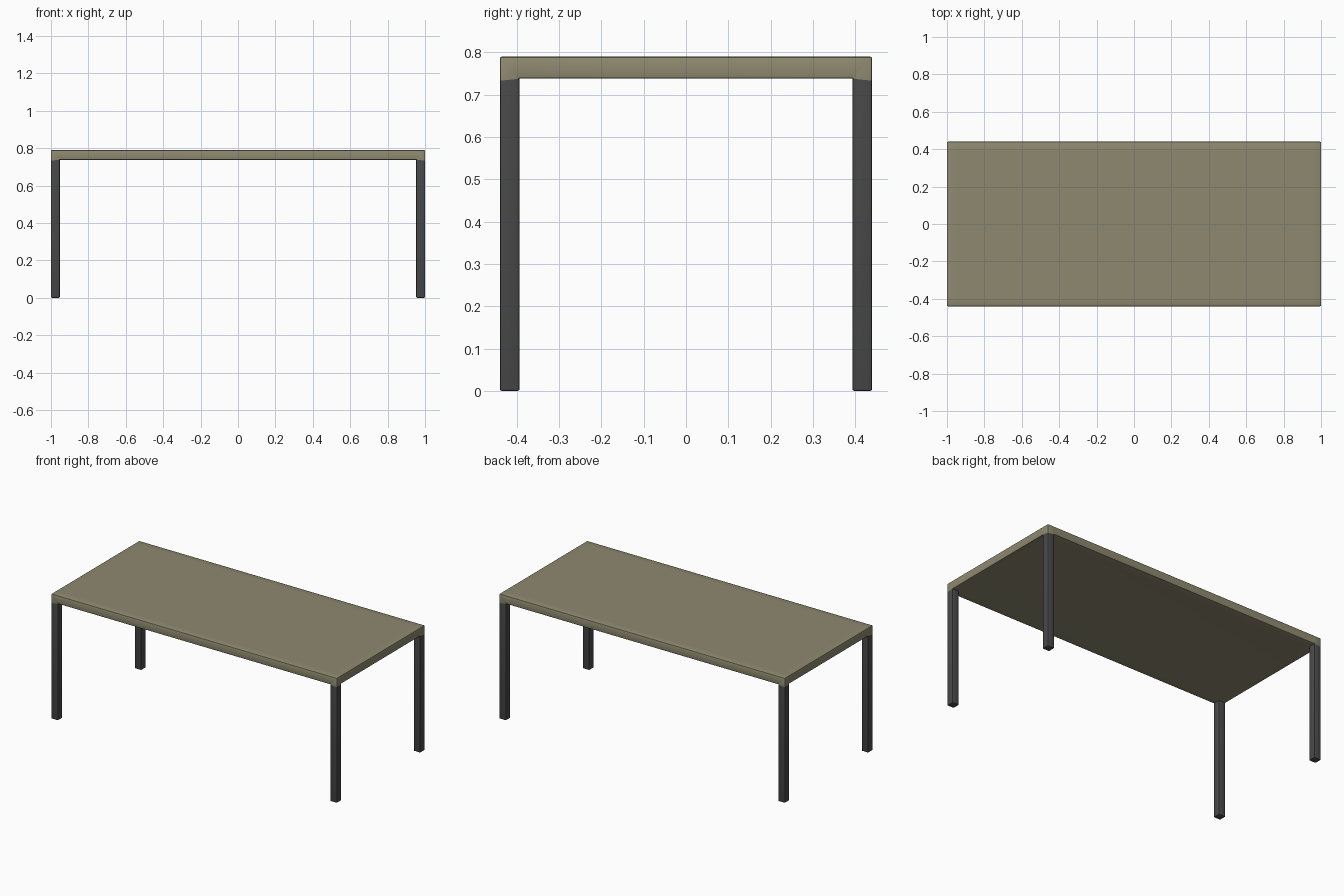
import bpy, bmesh
from mathutils import Vector

if "Cube" in bpy.data.objects:
    bpy.data.objects.remove(bpy.data.objects["Cube"])

HX, HY = 1.0, 0.44            # half size of the table
Z_TOP, Z_UNDER, Z_CORNER = 0.79, 0.738, 0.733
LEG = 0.047                   # leg thickness
BEVEL = 0.005


def material(name, rgb):
    m = bpy.data.materials.new(name)
    m.diffuse_color = (*rgb, 1)
    m.use_nodes = True
    m.node_tree.nodes["Principled BSDF"].inputs["Base Color"].default_value = m.diffuse_color
    return m


def box(lo, hi):
    bm = bmesh.new()
    bmesh.ops.create_cube(bm, size=1)
    lo, hi = Vector(lo), Vector(hi)
    for v in bm.verts:
        v.co = Vector([l + (c + 0.5) * (h - l) for l, h, c in zip(lo, hi, v.co)])
    return bm


def is_corner(v):
    return abs(v.co.x) > HX - 0.001 and abs(v.co.y) > HY - 0.001


def bevel(bm, edges):
    bmesh.ops.bevel(bm, geom=edges, offset=BEVEL, segments=2, profile=0.5,
                    affect='EDGES', clamp_overlap=True)


def finish(bm, name, mat):
    bmesh.ops.recalc_face_normals(bm, faces=bm.faces[:])
    me = bpy.data.meshes.new(name)
    bm.to_mesh(me)
    bm.free()
    ob = bpy.data.objects.new(name, me)
    bpy.context.collection.objects.link(ob)
    me.materials.append(mat)
    bpy.ops.object.select_all(action='DESELECT')
    ob.select_set(True)
    bpy.context.view_layer.objects.active = ob
    bpy.ops.object.shade_smooth_by_angle()
    return ob


olive = material("olive_top", (0.27, 0.25, 0.16))
dark = material("dark_leg", (0.07, 0.07, 0.07))

# Tabletop: slab cut along the leg lines, outer lower corners dropped slightly
bm = box((-HX, -HY, Z_UNDER), (HX, HY, Z_TOP))
for s in (-1, 1):
    for co, no in (((s * (HX - LEG), 0, 0), (1, 0, 0)), ((0, s * (HY - LEG), 0), (0, 1, 0))):
        bmesh.ops.bisect_plane(bm, geom=bm.verts[:] + bm.edges[:] + bm.faces[:],
                               plane_co=co, plane_no=no)
edges = []
for e in bm.edges:
    low = all(v.co.z < 0.75 for v in e.verts)
    over_leg = low and any(is_corner(v) for v in e.verts)
    if e.calc_face_angle(0) > 1 and not over_leg:
        edges.append(e)
for v in bm.verts:
    if is_corner(v) and v.co.z < 0.75:
        v.co.z = Z_CORNER
bevel(bm, edges)
finish(bm, "tabletop", olive)

# Legs: one square post with a slanted top, mirrored to all four corners
bm = box((HX - LEG, HY - LEG, 0), (HX, HY, Z_UNDER))
for v in bm.verts:
    if is_corner(v) and v.co.z > 0.5:
        v.co.z = Z_CORNER
bevel(bm, [e for e in bm.edges if min(v.co.z for v in e.verts) < 0.1])
legs = finish(bm, "legs", dark)
mirror = legs.modifiers.new("mirror", 'MIRROR')
mirror.use_axis = (True, True, False)
